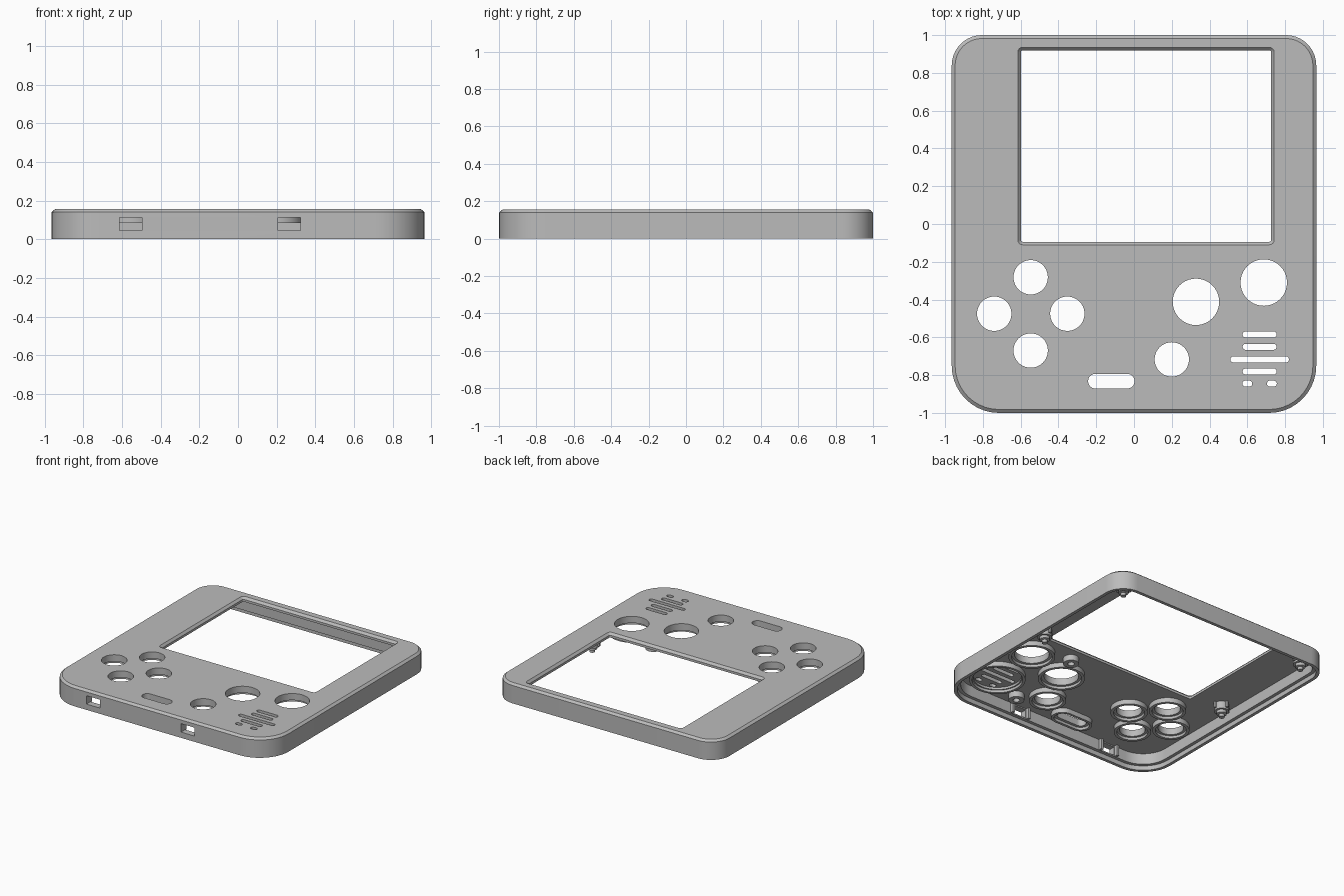
import bpy, bmesh, math

cube = bpy.data.objects.get("Cube")
if cube:
    bpy.data.objects.remove(cube, do_unlink=True)

grey = bpy.data.materials.new("matte grey plastic")
grey.use_nodes = True
grey.diffuse_color = (0.5, 0.5, 0.5, 1)
grey.node_tree.nodes["Principled BSDF"].inputs["Base Color"].default_value = (0.5, 0.5, 0.5, 1)

UNDER = 0.12   # underside of the face plate
RIM = 0.083    # lower end of the button guides


def outline(x0, x1, y0, y1, r_low, r_high, inset=0.0, n=10):
    """Rounded rectangle, counter-clockwise."""
    pts = []
    x0, x1, y0, y1 = x0 + inset, x1 - inset, y0 + inset, y1 - inset
    a, b = r_low - inset, r_high - inset
    corners = [(x1 - b, y1 - b, b), (x0 + b, y1 - b, b), (x0 + a, y0 + a, a), (x1 - a, y0 + a, a)]
    for k, (cx, cy, r) in enumerate(corners):
        for i in range(n + 1):
            t = (k + i / n) * math.pi / 2
            pts.append((cx + r * math.cos(t), cy + r * math.sin(t)))
    return pts


def pill(x, y, w, h, grow=0.0):
    w, h = w / 2 + grow, h / 2 + grow
    r = min(w, h)
    return outline(x - w, x + w, y - h, y + h, r, r)


def disc(x, y, r):
    return pill(x, y, 2 * r, 2 * r)


def loft(bm, sections, closed=False):
    """Skin a stack of (outline, z) sections, capped or joined into a tube."""
    rings = [[bm.verts.new((x, y, z)) for x, y in pts] for pts, z in sections]
    pairs = list(zip(rings, rings[1:]))
    if closed:
        pairs.append((rings[-1], rings[0]))
    else:
        bm.faces.new(rings[0])
        bm.faces.new(rings[-1])
    for lo, hi in pairs:
        for i in range(len(lo)):
            j = (i + 1) % len(lo)
            bm.faces.new((lo[i], lo[j], hi[j], hi[i]))


def box(bm, x0, x1, y0, y1, z0, z1):
    corners = [(x0, y0), (x1, y0), (x1, y1), (x0, y1)]
    loft(bm, [(corners, z0), (corners, z1)])


def finish(name, bm):
    bmesh.ops.remove_doubles(bm, verts=bm.verts, dist=1e-5)
    bmesh.ops.recalc_face_normals(bm, faces=bm.faces)
    mesh = bpy.data.meshes.new(name)
    bm.to_mesh(mesh)
    bm.free()
    mesh.materials.append(grey)
    ob = bpy.data.objects.new(name, mesh)
    bpy.context.collection.objects.link(ob)
    return ob


def select(ob):
    bpy.ops.object.select_all(action='DESELECT')
    ob.select_set(True)
    bpy.context.view_layer.objects.active = ob


def cut(target, cutter):
    cutter.hide_render = True
    select(target)
    mod = target.modifiers.new("cut", 'BOOLEAN')
    mod.operation = 'DIFFERENCE'
    mod.solver = 'EXACT'
    mod.object = cutter
    bpy.ops.object.modifier_apply(modifier=mod.name)
    bpy.data.objects.remove(cutter, do_unlink=True)


def smooth(ob):
    select(ob)
    bpy.ops.object.shade_smooth_by_angle(angle=math.radians(30))


# Outer body with a chamfered face edge
def body(inset):
    return outline(-0.965, 0.965, -1, 1, 0.25, 0.16, inset)


bm = bmesh.new()
loft(bm, [(body(0), 0), (body(0), 0.14), (body(0.018), 0.155)])
shell = finish("front_shell", bm)

# Hollow inside with a stepped rim
bm = bmesh.new()
loft(bm, [(body(0.025), -0.05), (body(0.025), 0.035), (body(0.05), 0.035), (body(0.05), UNDER)])
cut(shell, finish("cavity_cutter", bm))

# Screen opening with a bevelled edge
def screen(inset):
    return outline(-0.615, 0.742, -0.11, 0.935, 0.025, 0.025, inset, 4)


bm = bmesh.new()
loft(bm, [(screen(0.016), 0.08), (screen(0.016), 0.138), (screen(0), 0.155), (screen(0), 0.2)])

# Button, pill and speaker openings
dpad = [(-0.547, -0.282), (-0.547, -0.67), (-0.74, -0.475), (-0.353, -0.475)]
small = dpad + [(0.2, -0.717)]
large = [(0.328, -0.412), (0.687, -0.31)]
buttons = [(x, y, 0.091, 0.132) for x, y in small] + [(x, y, 0.123, 0.166) for x, y in large]
PILL = (-0.12, -0.832, 0.246, 0.078)
SX = 0.665
slits = [(SX, -0.585, 0.18), (SX, -0.65, 0.18), (SX, -0.717, 0.31), (SX, -0.781, 0.18),
         (SX - 0.065, -0.845, 0.052), (SX + 0.065, -0.845, 0.052)]
holes = [disc(x, y, r) for x, y, r, _ in buttons]
holes += [pill(x, y, w, 0.032) for x, y, w in slits] + [pill(*PILL)]
for pts in holes:
    loft(bm, [(pts, 0.08), (pts, 0.2)])

# Strap slots through the front wall
SLOTS = (-0.555, 0.265)
for x in SLOTS:
    box(bm, x - 0.058, x + 0.058, -1.05, -0.9, 0.045, 0.111)
cut(shell, finish("opening_cutter", bm))
smooth(shell)


# Stepped guide sleeves under the buttons
def sleeve(name, outer, lip, inner):
    bm = bmesh.new()
    step = 0.103
    loft(bm, [(outer, UNDER + 0.001), (outer, RIM), (lip, RIM), (lip, step),
              (inner, step), (inner, UNDER + 0.001)], closed=True)
    smooth(finish(name, bm))


for i, (x, y, r, big) in enumerate(buttons):
    sleeve(f"button_guide_{i + 1}", disc(x, y, big), disc(x, y, big - 0.022), disc(x, y, r))
sleeve("pill_button_guide", pill(*PILL, 0.042), pill(*PILL, 0.022), pill(*PILL))

# Speaker seat ring
c = (SX, -0.717)
sleeve("speaker_seat", disc(*c, 0.2), disc(*c, 0.18), disc(*c, 0.17))


# Screw posts: stepped pin with crossed gussets
posts = [(s * 0.82, y) for s in (-1, 1) for y in (0.86, -0.01)]
for i, (x, y) in enumerate(posts):
    bm = bmesh.new()
    wide, slim, tip = disc(x, y, 0.052), disc(x, y, 0.036), disc(x, y, 0.02)
    loft(bm, [(wide, UNDER + 0.001), (wide, 0.062), (slim, 0.062), (slim, 0.04),
              (tip, 0.036), (tip, 0.015)])
    box(bm, x - 0.068, x + 0.068, y - 0.008, y + 0.008, 0.075, UNDER + 0.001)
    box(bm, x - 0.008, x + 0.008, y - 0.068, y + 0.068, 0.075, UNDER + 0.001)
    smooth(finish(f"screw_post_{i + 1}", bm))

# Hollow bosses for the circuit board
for i, (x, y) in enumerate([(0.42, -0.195), (0.385, -0.84)]):
    bm = bmesh.new()
    outer, bore = disc(x, y, 0.056), disc(x, y, 0.024)
    loft(bm, [(outer, UNDER + 0.001), (outer, 0.075), (bore, 0.075), (bore, UNDER + 0.001)], closed=True)
    smooth(finish(f"board_boss_{i + 1}", bm))

# Ribs beside the strap slots
for i, x in enumerate(SLOTS):
    bm = bmesh.new()
    for s in (-1, 1):
        box(bm, x + s * 0.072 - 0.01, x + s * 0.072 + 0.01, -0.96, -0.925, 0.037, UNDER + 0.001)
    finish(f"slot_ribs_{i + 1}", bm)
